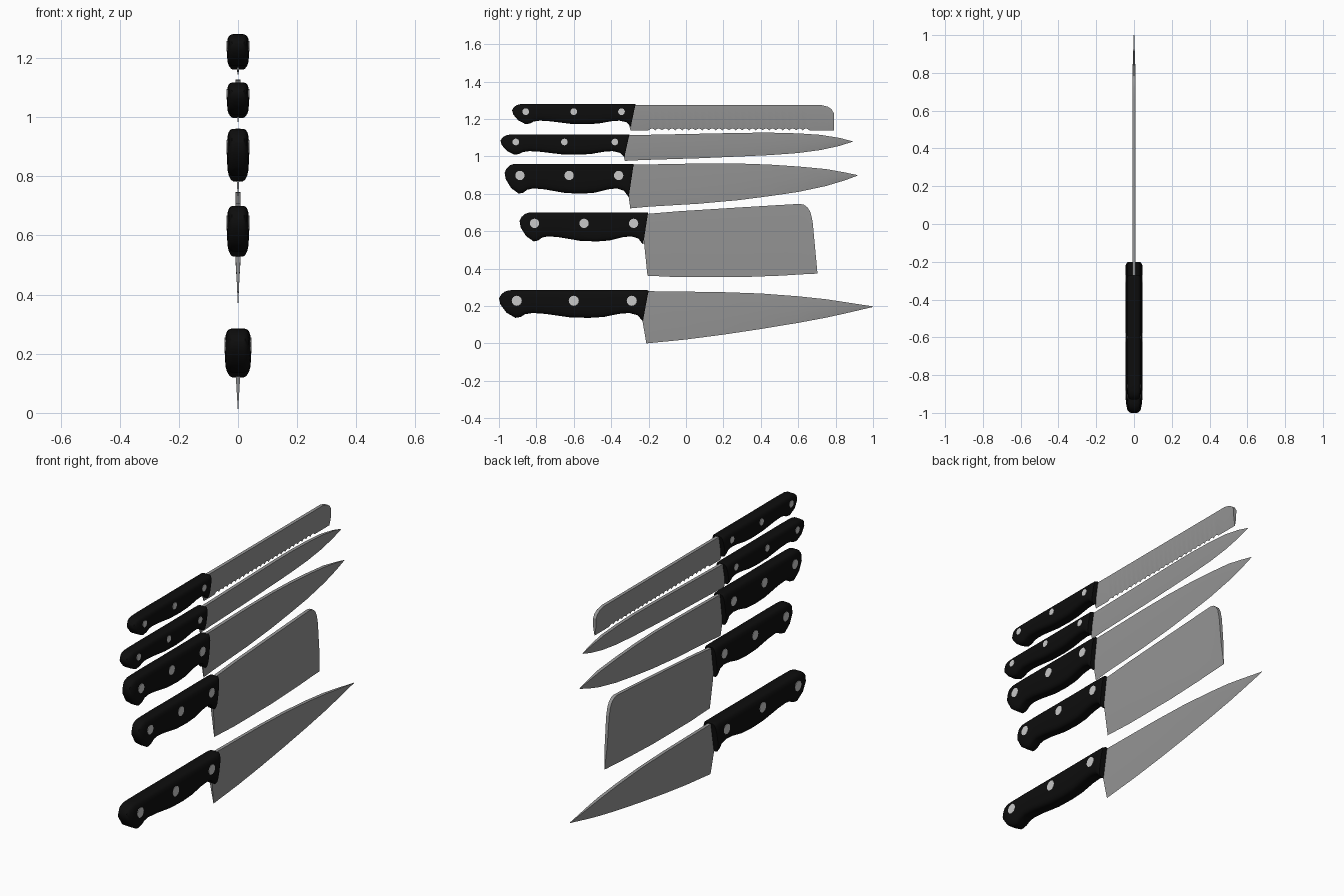
import bpy, bmesh, math

if "Cube" in bpy.data.objects:
    bpy.data.objects.remove(bpy.data.objects["Cube"])


def material(name, r, g, b):
    m = bpy.data.materials.new(name)
    m.diffuse_color = (r, g, b, 1)
    m.use_nodes = True
    m.node_tree.nodes["Principled BSDF"].inputs["Base Color"].default_value = m.diffuse_color
    return m


STEEL = material("steel_grey", 0.30, 0.30, 0.30)
BLACK = material("handle_black", 0.004, 0.004, 0.004)
RIVET = material("rivet_light_grey", 0.58, 0.58, 0.58)


def finish(name, bm, mat, angle):
    bmesh.ops.recalc_face_normals(bm, faces=bm.faces)
    me = bpy.data.meshes.new(name)
    bm.to_mesh(me)
    bm.free()
    me.materials.append(mat)
    ob = bpy.data.objects.new(name, me)
    bpy.context.collection.objects.link(ob)
    bpy.ops.object.select_all(action='DESELECT')
    ob.select_set(True)
    bpy.context.view_layer.objects.active = ob
    bpy.ops.object.shade_smooth_by_angle(angle=math.radians(angle))
    return ob


def loft(name, rings, mat, angle):
    """Skin closed rings of equal size and cap both ends."""
    bm = bmesh.new()
    vr = [[bm.verts.new(p) for p in ring] for ring in rings]
    n = len(vr[0])
    for a, b in zip(vr, vr[1:]):
        for i in range(n):
            j = (i + 1) % n
            bm.faces.new((a[i], a[j], b[j], b[i]))
    bm.faces.new(vr[0])
    bm.faces.new(vr[-1])
    return finish(name, bm, mat, angle)


def section(top, bottom, profile, width):
    """Mirrored cross-section between a top and a bottom (y, z) point."""
    def pt(f, x):
        return (x * width, top[0] + (bottom[0] - top[0]) * f,
                top[1] + (bottom[1] - top[1]) * f)
    right = [pt(f, x) for f, x in profile]
    left = [pt(f, -x) for f, x in reversed(profile) if x > 0]
    return right + left


# handle stations: top u, top depth, bottom u, bottom depth, width factor
HANDLE = [
    (0.015, .14, 0.0, .27, .55), (0.04, .045, 0.01, .47, .80),
    (0.07, .005, 0.05, .73, .94), (0.12, 0, 0.11, .90, 1),
    (0.16, 0, 0.145, .87, 1), (0.19, 0, 0.175, .78, 1),
    (0.24, 0, 0.225, .74, 1), (0.33, 0, 0.31, .77, 1),
    (0.47, 0, 0.47, .88, 1), (0.60, 0, 0.60, .90, 1),
    (0.70, 0, 0.70, .87, 1), (0.82, 0, 0.80, .77, 1),
    (0.90, 0, 0.87, .74, 1), (0.96, 0, 0.925, .81, 1),
    (0.99, 0, 0.953, .96, 1), (1.0, 0.01, 0.962, 1.0, .9),
]
BARREL = [(0, .5), (.025, .70), (.08, .85), (.18, .95), (.33, 1), (.65, 1),
          (.82, .95), (.92, .85), (.975, .70), (1, .5)]
WEDGE = [(0, 1), (.55, .85), (1, 0)]


def handle(name, y0, y1, top, height, width):
    length = y1 - y0
    rings = [section((y0 + a * length, top - b * height),
                     (y0 + c * length, top - d * height), BARREL, width * s)
             for a, b, c, d, s in HANDLE]
    loft(name + "_handle", rings, BLACK, 50)


def rivets(name, ys, z, radius, width):
    for i, y in enumerate(ys):
        ring = [(y + radius * math.cos(k * math.pi / 8),
                 z + radius * math.sin(k * math.pi / 8)) for k in range(16)]
        hw = width + 0.0012
        loft(f"{name}_rivet_{i + 1}",
             [[(x, a, b) for a, b in ring] for x in (-hw, hw)], RIVET, 30)


def blade(name, stations):
    """Stations: top y, top z, bottom y, bottom z."""
    rings = []
    for a, b, c, d in stations:
        t = 0.009 * min(1, 0.12 + (b - d) / 0.1)
        rings.append(section((a, b), (c, d), WEDGE, t))
    loft(name + "_blade", rings, STEEL, 30)


def straight(heel, rest):
    return [heel] + [(y, t, y, b) for y, t, b in rest]


# large chef knife
handle("chef_knife", -1.0, -0.2, 0.285, 0.165, 0.044)
rivets("chef_knife", (-0.905, -0.60, -0.29), 0.228, 0.027, 0.044)
blade("chef_knife", straight((-0.26, 0.28, -0.212, 0.0), [
    (0, .277, .021), (.2, .274, .047), (.4, .267, .077), (.6, .252, .110),
    (.75, .236, .138), (.85, .221, .160), (.94, .207, .181),
    (1.0, .198, .195)]))

# cleaver
handle("cleaver", -0.89, -0.203, 0.70, 0.172, 0.037)
rivets("cleaver", (-0.81, -0.545, -0.28), 0.642, 0.025, 0.037)
blade("cleaver", [
    (-.24, .69, -.206, .362), (-.035, .707, -.035, .354),
    (.286, .727, .286, .354), (.5, .74, .5, .362), (.607, .746, .60, .368),
    (.632, .741, .63, .37), (.652, .725, .655, .371), (.666, .70, .68, .372),
    (.677, .652, .703, .374)])

# carving knife
handle("carving_knife", -0.97, -0.28, 0.96, 0.177, 0.037)
rivets("carving_knife", (-0.888, -0.625, -0.36), 0.898, 0.025, 0.037)
blade("carving_knife", straight((-0.33, .955, -.298, .722), [
    (-.2, .957, .731), (.07, .962, .747), (.28, .962, .766),
    (.45, .956, .788), (.6, .946, .810), (.75, .932, .842),
    (.85, .914, .872), (.917, .900, .897)]))

# slim utility knife
handle("utility_knife", -0.992, -0.303, 1.117, 0.12, 0.037)
rivets("utility_knife", (-0.91, -0.65, -0.38), 1.077, 0.018, 0.037)
blade("utility_knife", straight((-0.36, 1.112, -.327, .976), [
    (-.22, 1.115, .981), (.07, 1.121, .990), (.3, 1.126, 1.0),
    (.45, 1.127, 1.007), (.6, 1.123, 1.018), (.72, 1.115, 1.034),
    (.82, 1.099, 1.056), (.89, 1.081, 1.078)]))

# bread knife with a serrated edge
handle("bread_knife", -0.93, -0.27, 1.28, 0.12, 0.037)
rivets("bread_knife", (-0.857, -0.60, -0.345), 1.239, 0.018, 0.037)
teeth, y0, y1 = 24, -0.2, 0.66
pitch = (y1 - y0) / teeth
saw = []
for i in range(teeth):
    for f, z in ((0, 1.139), (.25, 1.147), (.5, 1.149), (.75, 1.147)):
        saw.append((y0 + (i + f) * pitch, 1.275, z))
blade("bread_knife", straight((-0.33, 1.275, -.297, 1.139), saw + [
    (y1, 1.275, 1.139), (.72, 1.275, 1.139), (.757, 1.266, 1.139),
    (.778, 1.252, 1.139), (.79, 1.232, 1.139)]))
